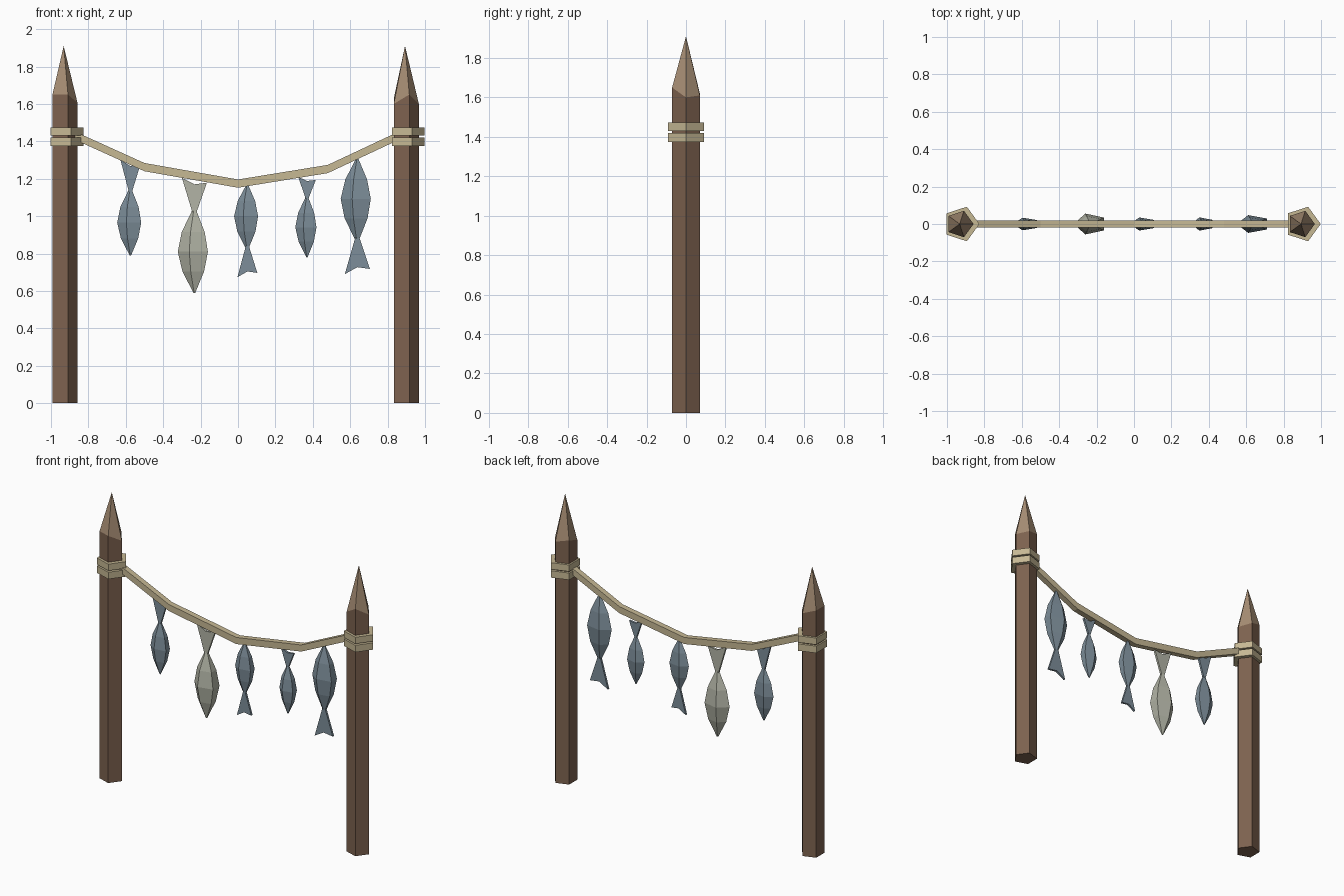
import bpy, bmesh
from math import cos, sin, radians

if "Cube" in bpy.data.objects:
    bpy.data.objects.remove(bpy.data.objects["Cube"])


def material(name, rgb):
    m = bpy.data.materials.new(name)
    m.diffuse_color = (*rgb, 1)
    m.use_nodes = True
    m.node_tree.nodes["Principled BSDF"].inputs["Base Color"].default_value = m.diffuse_color
    return m


WOOD = material("brown wood", (0.205, 0.122, 0.078))
CUT = material("pale cut wood", (0.376, 0.262, 0.171))
ROPE = material("straw rope", (0.565, 0.479, 0.296))
BLUE = material("blue grey fish", (0.205, 0.270, 0.319))
PALE = material("pale fish", (0.445, 0.456, 0.380))


def finish(bm, name, *mats):
    bmesh.ops.recalc_face_normals(bm, faces=bm.faces)
    me = bpy.data.meshes.new(name)
    bm.to_mesh(me)
    bm.free()
    for m in mats:
        me.materials.append(m)
    ob = bpy.data.objects.new(name, me)
    bpy.context.collection.objects.link(ob)
    return ob


def loft(bm, rings):
    """Skin a list of equal-length point rings and cap both ends."""
    vr = [[bm.verts.new(p) for p in r] for r in rings]
    n = len(vr[0])
    for a, b in zip(vr, vr[1:]):
        for i in range(n):
            j = (i + 1) % n
            bm.faces.new((a[i], a[j], b[j], b[i]))
    bm.faces.new(vr[0])
    bm.faces.new(vr[-1])
    return vr


def pentagon(x, r, z, start=0, squash=1.0):
    """Five points round (x, 0); z may be one height or one per corner."""
    zs = z if isinstance(z, (list, tuple)) else [z] * 5
    return [(x + r * cos(radians(start + 72 * i)),
             squash * r * sin(radians(start + 72 * i)), zs[i]) for i in range(5)]


# Posts with unevenly sharpened points, and two rope bands on each
def post(side, x, band_x, shoulder):
    bm = bmesh.new()
    top = loft(bm, [pentagon(x, 0.074, 0), pentagon(x, 0.074, shoulder)])[-1]
    bmesh.ops.delete(bm, geom=[f for f in bm.faces if all(v in top for v in f.verts)],
                     context='FACES_ONLY')
    tip = bm.verts.new((x, 0, 1.91))
    for i in range(5):
        bm.faces.new((top[i], top[(i + 1) % 5], tip)).material_index = 1
    finish(bm, side + "_post", WOOD, CUT)
    for label, z0, z1 in (("lower", 1.374, 1.42), ("upper", 1.43, 1.474)):
        bm = bmesh.new()
        loft(bm, [pentagon(band_x, 0.097, z0), pentagon(band_x, 0.097, z1)])
        finish(bm, f"{side}_{label}_band", ROPE)


post("left", -0.932, -0.9235, [1.605, 1.62, 1.65, 1.65, 1.65])
post("right", 0.893, 0.901, [1.60, 1.61, 1.63, 1.60, 1.65])

# Sagging rope
bm = bmesh.new()
path = [(-0.90, 1.443), (-0.50, 1.262), (0.0, 1.174), (0.48, 1.252), (0.87, 1.435)]
w, h = 0.019, 0.022
loft(bm, [[(x, -w, z - h), (x, w, z - h), (x, w, z + h), (x, -w, z + h)] for x, z in path])
finish(bm, "hanging_rope", ROPE)


# Fish: squashed five-sided body plus a thin forked tail
PROFILE = [(0, 0.06), (0.26, 0.72), (0.5, 1.0), (0.74, 0.76), (1, 0.14)]


def fish(name, x, r, squash, head, neck, tail_end, mat):
    bm = bmesh.new()
    loft(bm, [pentagon(x, r * s, head + (neck - head) * t, 180, squash) for t, s in PROFILE])
    d = tail_end - neck
    half = 0.75 * r
    outline = [(x - 0.12 * r, neck - 0.06 * d), (x - half, tail_end),
               (x, neck + 0.80 * d), (x + half, neck + 0.85 * d),
               (x + 0.12 * r, neck - 0.06 * d)]
    loft(bm, [[(px, y, pz) for px, pz in outline] for y in (-0.007, 0.007)])
    finish(bm, name, mat)


fish("fish_1", -0.575, 0.071, 0.50, 0.79, 1.14, 1.30, BLUE)
fish("fish_2_pale", -0.233, 0.089, 0.66, 0.59, 1.03, 1.205, PALE)
fish("fish_3", 0.050, 0.071, 0.52, 1.17, 0.83, 0.673, BLUE)
fish("fish_4", 0.369, 0.0625, 0.60, 0.78, 1.10, 1.21, BLUE)
fish("fish_5", 0.638, 0.089, 0.56, 1.31, 0.875, 0.69, BLUE)
